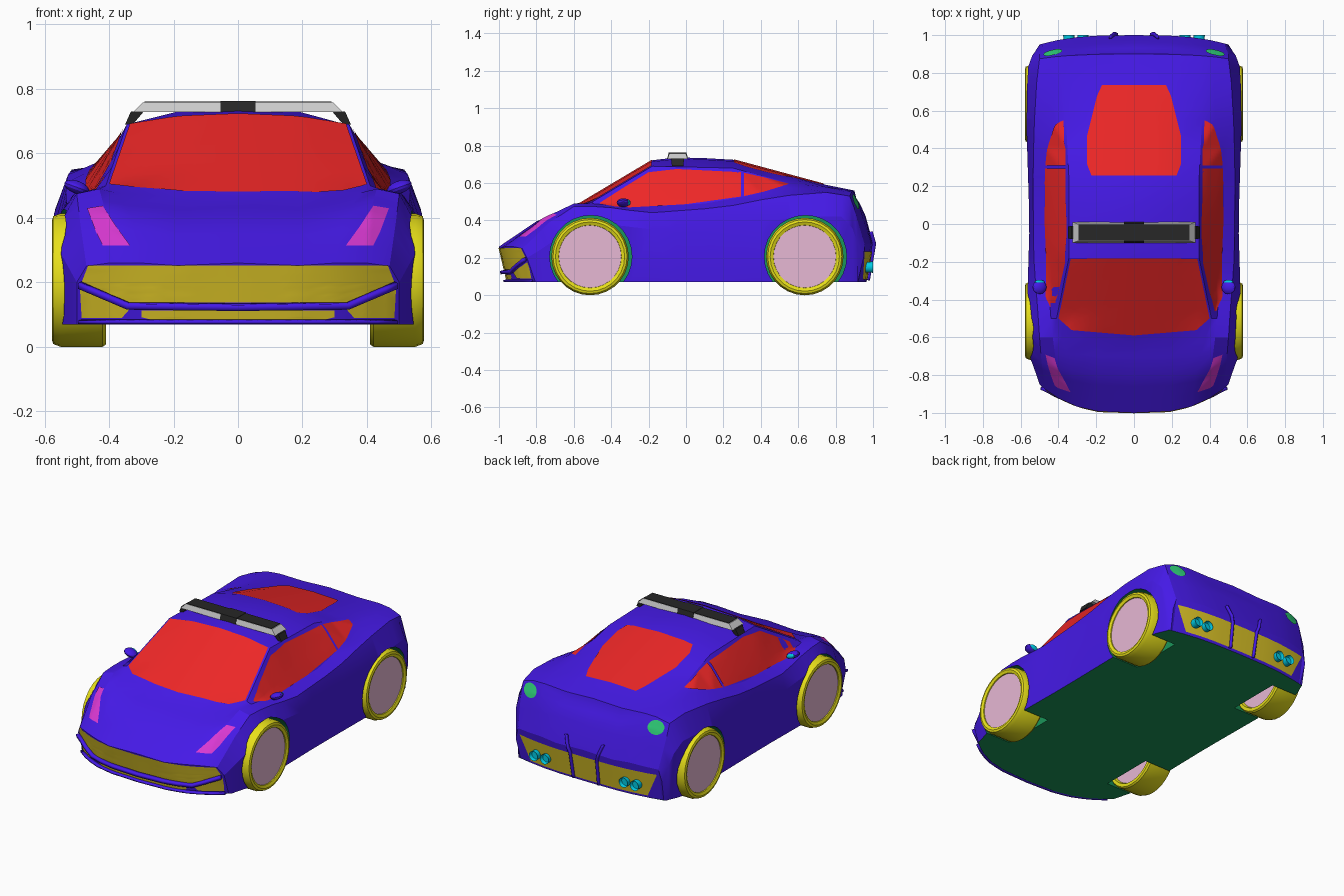
import bpy, bmesh
from math import sin, cos, pi, radians
from mathutils import Vector, Matrix
from mathutils.bvhtree import BVHTree

if "Cube" in bpy.data.objects:
    bpy.data.objects.remove(bpy.data.objects["Cube"])

COLORS = dict(blue=(.06, .01, .8), red=(.85, .02, .02), tyre=(.8, .74, .01), gold=(.7, .54, .02),
              pink=(.8, .48, .66), green=(.01, .3, .1), lamp=(.03, .65, .2), cyan=(0, .6, .78),
              magenta=(.7, .04, .65), black=(.02, .02, .02), grey=(.65, .65, .63))
MATS = {}
for k, c in COLORS.items():
    MATS[k] = bpy.data.materials.new(k)
    MATS[k].diffuse_color = (*c, 1)


def make(name, bm, *mats, smooth=30):
    bmesh.ops.recalc_face_normals(bm, faces=bm.faces)
    me = bpy.data.meshes.new(name)
    bm.to_mesh(me)
    bm.free()
    ob = bpy.data.objects.new(name, me)
    bpy.context.collection.objects.link(ob)
    for m in mats:
        me.materials.append(MATS[m])
    bpy.ops.object.select_all(action='DESELECT')
    ob.select_set(True)
    bpy.context.view_layer.objects.active = ob
    if smooth:
        bpy.ops.object.shade_smooth_by_angle(angle=radians(smooth))
    return ob


def interp(rail, y):
    for a, b in zip(rail, rail[1:]):
        if y <= b[0] + 1e-6:
            t = (y - a[0]) / (b[0] - a[0])
            return [p + (q - p) * t for p, q in zip(a[1:], b[1:])]
    return list(rail[-1][1:])


def bend(x, y):
    # rounds the nose and tail in plan
    if y < -.6:
        return y + 1.2 * abs(x) ** 3 * (-.6 - y) / .4
    return y - .4 * abs(x) ** 3 * max(0, y - .8) / .2


# Body rails: (y, x, z) lines running nose to tail
CENTRE = [(-1, .26), (-.8, .395), (-.6, .472), (-.18, .722), (-.05, .737), (.23, .73),
          (.75, .59), (.9, .56), (.91, .52), (.95, .46), (1, .28)]
EDGE = [(-1, .3, .26), (-.8, .33, .405), (-.6, .38, .478), (-.5, .41, .5), (-.18, .345, .69),
        (.25, .345, .68), (.55, .36, .6), (.75, .36, .578), (.9, .34, .558), (.93, .34, .5), (1, .3, .28)]
BELT = [(-1, .4, .26), (-.8, .41, .415), (-.6, .43, .49), (-.5, .44, .49), (-.3, .455, .472),
        (.1, .475, .49), (.35, .47, .535), (.55, .43, .575), (.9, .42, .553), (.93, .42, .49), (1, .4, .275)]
SHOULDER = [(-1, .47, .25), (-.8, .49, .39), (-.6, .5, .475), (-.45, .51, .475), (-.2, .53, .44),
            (.2, .535, .47), (.5, .53, .53), (.75, .515, .55), (.9, .5, .53), (.93, .5, .47), (1, .48, .27)]
WAIST = [(-1, .5, .2), (-.8, .555, .3), (-.5, .568, .39), (0, .553, .33), (.6, .572, .42),
         (.85, .56, .42), (.93, .54, .36), (1, .5, .2)]
SILL = [(-1, .5, .07), (-.7, .555, .07), (0, .545, .07), (.8, .555, .07), (1, .49, .07)]
STATIONS = [-1, -.93, -.86, -.8, -.7, -.6, -.5, -.4, -.3, -.18, -.05, .1, .25, .4, .55, .65,
            .75, .85, .9, .91, .93, .96, 1]


def half_section(y):
    c = interp(CENTRE, y)[0]
    top = [(0, c), (.19, c - .008)] + [interp(r, y) for r in (EDGE, BELT, SHOULDER)]
    pts = top + [interp(WAIST, y), interp(SILL, y)] + [(p[0], .07) for p in reversed(top)]
    shift = .045 if y == -1 else -.035 if y == 1 else 0
    return [Vector((x, bend(x, y) + (shift if z < .1 else 0), z)) for x, z in pts]


# Body shell lofted through the stations
bm = bmesh.new()
rings = []
for y in STATIONS:
    h = half_section(y)
    full = h + [Vector((-p.x, p.y, p.z)) for p in h[-2:0:-1]]
    rings.append([bm.verts.new(p) for p in full])
for r0, r1 in zip(rings, rings[1:]):
    for k in range(22):
        f = bm.faces.new((r0[k], r0[(k + 1) % 22], r1[(k + 1) % 22], r1[k]))
        f.material_index = 1 if 6 <= k <= 15 else 0
for r in (rings[0], rings[-1]):
    for i in range(5):
        q = (i, i + 1, 10 - i, 11 - i)
        bm.faces.new([r[k] for k in q])
        bm.faces.new([r[(22 - k) % 22] for k in q])
bmesh.ops.recalc_face_normals(bm, faces=bm.faces)
TREE = BVHTree.FromBMesh(bm)
body = make("car_body", bm, "blue", "green", smooth=0)


def lathe(name, profile, centre, mats, side=1, seg=28):
    # (x, radius) profile revolved around a sideways axle
    bm = bmesh.new()
    rs = [[bm.verts.new((side * x + centre[0], centre[1] + r * cos(2 * pi * i / seg),
                         centre[2] + r * sin(2 * pi * i / seg))) for i in range(seg)] for x, r in profile]
    for a, b in zip(rs, rs[1:]):
        for i in range(seg):
            bm.faces.new((a[i], a[(i + 1) % seg], b[(i + 1) % seg], b[i]))
    bm.faces.new(rs[0])
    bm.faces.new(rs[-1])
    for f in bm.faces:
        f.material_index = len(mats) - 1
    return make(name, bm, *mats)


# Wheel arches and wheels
for end, y in (("front", -.513), ("rear", .635)):
    for s, side in ((1, "left"), (-1, "right")):
        cut = lathe("arch_cutter", [(.37, .22), (.7, .22)], (0, y + .004, .207), ("blue", "green"), s)
        cut.hide_render = True
        mod = body.modifiers.new("arch", 'BOOLEAN')
        mod.operation, mod.solver, mod.object = 'DIFFERENCE', 'EXACT', cut
        bpy.context.view_layer.objects.active = body
        bpy.ops.object.modifier_apply(modifier="arch")
        bpy.data.objects.remove(cut)
        lathe(f"{end}_{side}_tyre", [(.43, .17), (.41, .18), (.41, .2), (.42, .207), (.55, .207), (.573, .198),
                                     (.577, .185), (.57, .168), (.55, .165)], (0, y, .207), ("tyre",), s)
        lathe(f"{end}_{side}_wheel_disc", [(.425, .172), (.564, .168)], (0, y, .207), ("pink",), s)
bpy.ops.object.select_all(action='DESELECT')
body.select_set(True)
bpy.context.view_layer.objects.active = body
bpy.ops.object.shade_smooth_by_angle(angle=radians(22))


def resample(line, n):
    out = []
    for i in range(n + 1):
        t = i / n * (len(line) - 1)
        k = min(int(t), len(line) - 2)
        out.append(Vector(line[k]).lerp(Vector(line[k + 1]), t - k))
    return out


VIEWS = dict(front=(lambda p: Vector((p.x, -2, p.y)), Vector((0, 1, 0))),
             back=(lambda p: Vector((p.x, 2, p.y)), Vector((0, -1, 0))),
             top=(lambda p: Vector((p.x, p.y, 2)), Vector((0, 0, -1))),
             side=(lambda p: Vector((2, p.x, p.y)), Vector((-1, 0, 0))))


def panel(name, mat, view, a, b, off=.004, thick=0, flip=1, n=16, m=8):
    # patch between two outline halves, projected onto the body
    place, d = VIEWS[view]
    bm, grid = bmesh.new(), []
    for j in range(m + 1):
        row = []
        for p, q in zip(resample(a, n), resample(b, n)):
            o = place(p.lerp(q, j / m))
            hit = TREE.ray_cast(o, d)[0] or TREE.find_nearest(o)[0]
            v = hit - d * off
            row.append(bm.verts.new((v.x * flip, v.y, v.z)))
        grid.append(row)
    for r0, r1 in zip(grid, grid[1:]):
        for i in range(n):
            bm.faces.new((r0[i], r0[i + 1], r1[i + 1], r1[i]))
    ob = make(name, bm, mat)
    if thick:
        s = ob.modifiers.new("thickness", 'SOLIDIFY')
        s.thickness, s.offset = thick, 0
    return ob


def mir(line):
    return [(-x, y) for x, y in line]


# Windscreen and rear window
panel("windscreen", "red", "top", [(-.4, -.5), (-.33, -.562), (0, -.59), (.33, -.562), (.4, -.5)],
      [(-.335, -.185), (-.17, -.183), (0, -.183), (.17, -.183), (.335, -.185)])
rear = [(.17, .735), (.195, .68), (.25, .46), (.25, .32), (.225, .257)]
panel("rear_window", "red", "top", rear, mir(rear))

# Grilles, bumper strips and diffuser
main = [(.465, .252), (.485, .2), (.34, .137)]
panel("main_grille", "gold", "front", main, mir(main), m=20)
low = [(.3, .112), (.3, .092), (.26, .082)]
panel("lower_grille", "gold", "front", low, mir(low), m=16)
panel("bumper_strip", "blue", "front", [(-.49, .183), (-.34, .118), (0, .114), (.34, .118), (.49, .183)],
      [(-.49, .2), (-.34, .136), (0, .132), (.34, .136), (.49, .2)], .014, .024, m=2)
panel("front_lip", "blue", "front", [(-.49, .073), (.49, .073)], [(-.49, .083), (.49, .083)], .01, .02, m=1)
panel("diffuser", "gold", "back", [(-.4, .085), (.4, .085)], [(-.47, .235), (.47, .235)])

# Paired details on both flanks
for s, side in ((1, "left"), (-1, "right")):
    panel(side + "_door_window", "red", "side",
          [(-.46, .49), (-.38, .475), (-.3, .47), (0, .487), (.295, .528)],
          [(-.46, .495), (-.34, .572), (-.2, .658), (-.05, .675), (.295, .658)], flip=s)
    panel(side + "_quarter_window", "red", "side", [(.31, .53), (.42, .555), (.54, .592)],
          [(.31, .655), (.42, .63), (.55, .597)], flip=s)
    panel(side + "_headlight", "magenta", "front", [(.335, .315), (.375, .37), (.42, .438)],
          [(.42, .315), (.44, .355), (.468, .43)], flip=s)
    panel(side + "_corner_grille", "gold", "front", [(.335, .118), (.36, .09), (.485, .09)],
          [(.345, .125), (.42, .15), (.49, .178)], flip=s)
    arc = [(cos(pi * i / 8), sin(pi * i / 8)) for i in range(9)]
    panel(side + "_tail_light", "lamp", "back", [(.43 + .05 * c, .5 + .04 * t) for c, t in arc],
          [(.43 + .05 * c, .5 - .04 * t) for c, t in arc], .006, flip=s)
    panel(side + "_diffuser_bar", "blue", "back", [(.08, .08), (.085, .24), (.12, .34)],
          [(.092, .08), (.097, .24), (.132, .34)], .008, .02, flip=s, m=1)
    # twin exhaust pipes
    for i, x in enumerate((.27, .345)):
        bm = bmesh.new()
        bmesh.ops.create_cone(bm, cap_ends=True, segments=16, radius1=.03, radius2=.026, depth=.07,
                              matrix=Matrix.Translation((s * x, .965, .15)) @ Matrix.Rotation(pi / 2, 4, 'X'))
        end = max(bm.faces, key=lambda f: f.calc_center_median().y)
        bmesh.ops.inset_individual(bm, faces=[end], thickness=.006, depth=-.02)
        make(f"{side}_exhaust_{i + 1}", bm, "cyan")
    # door mirror with glass
    for name, mat, y, size in (("mirror", "blue", -.335, (.04, .036, .02)),
                               ("mirror_glass", "cyan", -.308, (.029, .012, .014))):
        bm = bmesh.new()
        bmesh.ops.create_uvsphere(bm, u_segments=12, v_segments=8, radius=1, matrix=Matrix.Translation(
            (s * .5, y, .495)) @ Matrix.Rotation(-s * .35, 4, 'Y') @ Matrix.Diagonal((*size, 1)))
        make(f"{side}_{name}", bm, mat)


def block(name, mat, lo, hi, z0, z1, x=0, x1=None, y=-.045):
    # tapered box from half-sizes at bottom and top
    bm = bmesh.new()
    bmesh.ops.create_cube(bm, size=2)
    for v in bm.verts:
        w, c, z = (hi, x if x1 is None else x1, z1) if v.co.z > 0 else (lo, x, z0)
        v.co = (c + v.co.x * w[0], y + v.co.y * w[1], z)
    make(name, bm, mat, smooth=0)


# Roof light bar
block("light_bar", "grey", (.325, .055), (.295, .044), .728, .758)
block("light_bar_top", "black", (.29, .042), (.29, .042), .755, .761)
block("light_bar_centre", "black", (.054, .057), (.054, .047), .727, .763)
for s, side in ((1, "left"), (-1, "right")):
    block(side + "_light_bar_foot", "black", (.012, .03), (.02, .035), .69, .73, s * .338, s * .312)

for m in bpy.data.materials:
    if m.users and not m.is_grease_pencil:
        m.use_nodes = True
        m.node_tree.nodes["Principled BSDF"].inputs["Base Color"].default_value = m.diffuse_color
